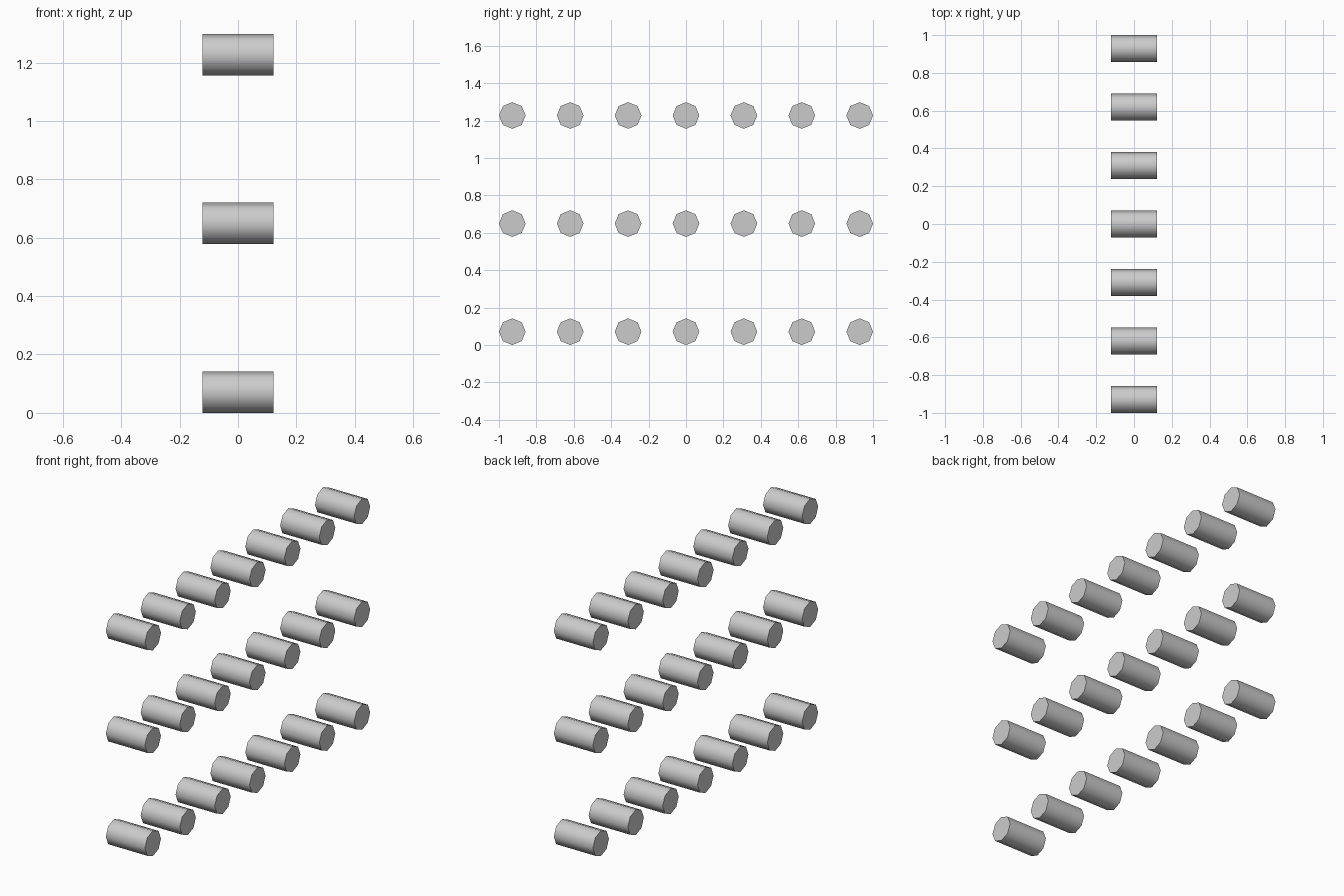
import bpy
from math import radians

if "Cube" in bpy.data.objects:
    bpy.data.objects.remove(bpy.data.objects["Cube"])

RADIUS, LENGTH = 0.0712, 0.243
COLUMNS, ROWS = 7, 3
STEP_Y = (1 - RADIUS) / 3
STEP_Z = 0.578


def add_peg(name, y, z):
    # Eight-sided peg lying along x, corners on the y and z axes
    bpy.ops.mesh.primitive_cylinder_add(
        vertices=8, radius=RADIUS, depth=LENGTH,
        location=(0, y, z), rotation=(0, radians(90), 0))
    peg = bpy.context.object
    peg.name = name
    # Smooth sides, sharp end caps
    bpy.ops.object.shade_smooth_by_angle(angle=radians(50))


# Three rows of seven pegs
for row in range(ROWS):
    for col in range(COLUMNS):
        add_peg(f"peg_row{row + 1}_{col + 1}",
                (col - (COLUMNS - 1) / 2) * STEP_Y,
                RADIUS + row * STEP_Z)
